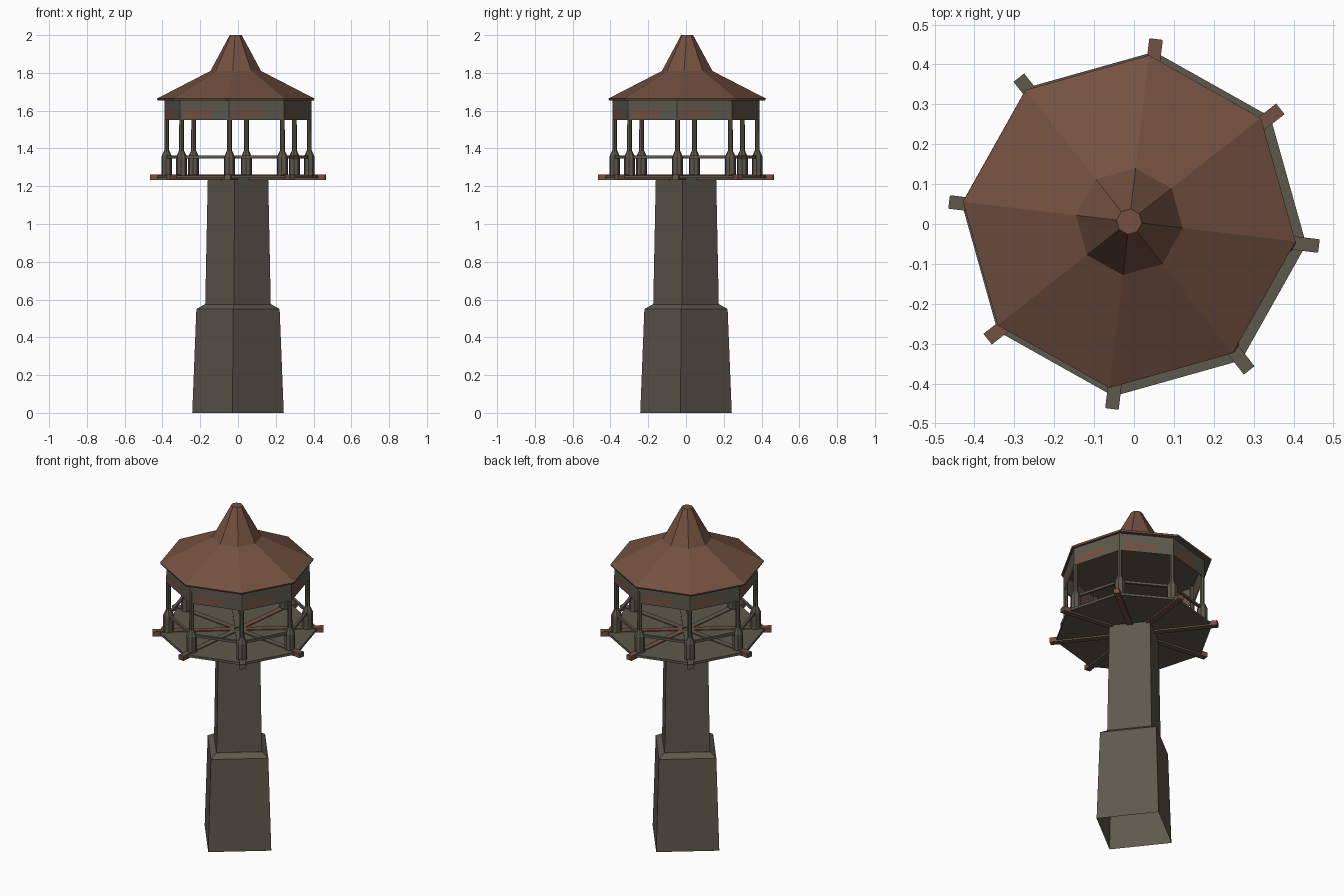
import bpy, bmesh, math
from mathutils import Vector

if "Cube" in bpy.data.objects:
    bpy.data.objects.remove(bpy.data.objects["Cube"])

ROT = math.radians(-6.8)   # the whole tower is turned slightly


def mat(name, rgb):
    m = bpy.data.materials.new(name)
    m.diffuse_color = (*rgb, 1)
    m.use_nodes = True
    m.node_tree.nodes["Principled BSDF"].inputs["Base Color"].default_value = m.diffuse_color
    return m


GREY = mat("weathered_grey", (0.108, 0.099, 0.072))
RED = mat("rust_brown", (0.172, 0.082, 0.052))


def finish(bm, name, mats):
    me = bpy.data.meshes.new(name)
    bm.to_mesh(me)
    bm.free()
    ob = bpy.data.objects.new(name, me)
    bpy.context.collection.objects.link(ob)
    for m in mats:
        me.materials.append(m)
    return ob


def loft(bm, profile, n, c=(0, 0), cap0=True, cap1=True):
    """Stack of n-sided rings from (radius, z) pairs."""
    rings = []
    for r, z in profile:
        rings.append([bm.verts.new((c[0] + r * math.cos(ROT + k * math.tau / n),
                                    c[1] + r * math.sin(ROT + k * math.tau / n), z))
                      for k in range(n)])
    for a, b in zip(rings, rings[1:]):
        for k in range(n):
            j = (k + 1) % n
            bm.faces.new((a[k], a[j], b[j], b[k]))
    if cap0:
        bm.faces.new(rings[0][::-1])
    if cap1:
        bm.faces.new(rings[-1])


def bar(bm, p, q, w, h):
    """Box beam from p to q."""
    p, q = Vector(p), Vector(q)
    d = (q - p).normalized()
    s = Vector((-d.y, d.x, 0)) * w / 2
    u = Vector((0, 0, h / 2))
    a, b = [[bm.verts.new(e + v) for v in (s + u, -s + u, -s - u, s - u)] for e in (p, q)]
    fs = [bm.faces.new(a), bm.faces.new(b[::-1])]
    fs += [bm.faces.new((a[k], b[k], b[(k + 1) % 4], a[(k + 1) % 4])) for k in range(4)]
    bmesh.ops.recalc_face_normals(bm, faces=fs)
    return fs


def polar(r, k, z):
    t = ROT + k * math.tau / 8
    return Vector((r * math.cos(t), r * math.sin(t), z))


# Tapered square plinth, open underneath, and shaft
bm = bmesh.new()
loft(bm, [(0.244, 0), (0.222, 0.55), (0.178, 0.575)], 4, cap0=False)
finish(bm, "plinth", [GREY])
bm = bmesh.new()
loft(bm, [(0.175, 0.56), (0.161, 1.245)], 4)
finish(bm, "shaft", [GREY])

# Octagonal deck
bm = bmesh.new()
loft(bm, [(0.435, 1.243), (0.435, 1.257)], 8)
finish(bm, "deck", [GREY])

# Radial beams: rusty sides, some with rusty tops
for k in range(8):
    bm = bmesh.new()
    fs = bar(bm, polar(0.02, k, 1.248), polar(0.467, k, 1.248), 0.034, 0.028)
    for f in fs:
        f.normal_update()
        if k in (1, 2, 5):
            f.material_index = 1
        else:
            f.material_index = int(abs(f.normal.z) < 0.5 and fs.index(f) > 1)
    finish(bm, "deck_beam", [GREY, RED])

# Posts with thick bases
bm = bmesh.new()
for k in range(8):
    p = polar(0.38, k, 0)
    loft(bm, [(0.029, 1.25), (0.029, 1.355), (0.013, 1.39), (0.012, 1.66)], 8, (p.x, p.y))
finish(bm, "posts", [GREY])

# Hand rails
bm = bmesh.new()
for k in range(8):
    bar(bm, polar(0.38, k, 1.355), polar(0.38, k + 1, 1.355), 0.014, 0.014)
finish(bm, "rails", [GREY])

# Skirt boards under the eaves, rusty patches on the lower part
bm = bmesh.new()
cols = [0, 0.1, 0.35, 0.65, 1]
zs = [1.55, 1.565, 1.605, 1.658]
patch = {(0, 1), (1, 1), (1, 2), (0, 0)}      # (row, column) cells that are rusty
for k in range(8):
    a, b = polar(0.392, k, 0), polar(0.392, k + 1, 0)
    n = -(a + b).normalized() * 0.006
    for inner in (0, 1):
        grid = [[bm.verts.new(a.lerp(b, t) + n * inner + Vector((0, 0, z))) for t in cols]
                for z in zs]
        for r in range(3):
            for c in range(4):
                v = [grid[r][c], grid[r][c + 1], grid[r + 1][c + 1], grid[r + 1][c]]
                f = bm.faces.new(v[::-1] if inner else v)
                f.material_index = int((r, c) in patch)
finish(bm, "skirt", [GREY, RED])

# Two-stage octagonal roof, slightly off centre, with grey ceiling
C = (-0.012, 0.006)
bm = bmesh.new()
loft(bm, [(0.416, 1.654), (0.42, 1.664), (0.135, 1.81), (0.032, 2.0)], 8, C, cap0=False)
finish(bm, "roof", [RED])
bm = bmesh.new()
loft(bm, [(0.416, 1.654), (0.38, 1.658)], 8, C, cap0=True, cap1=False)
finish(bm, "ceiling", [GREY])
